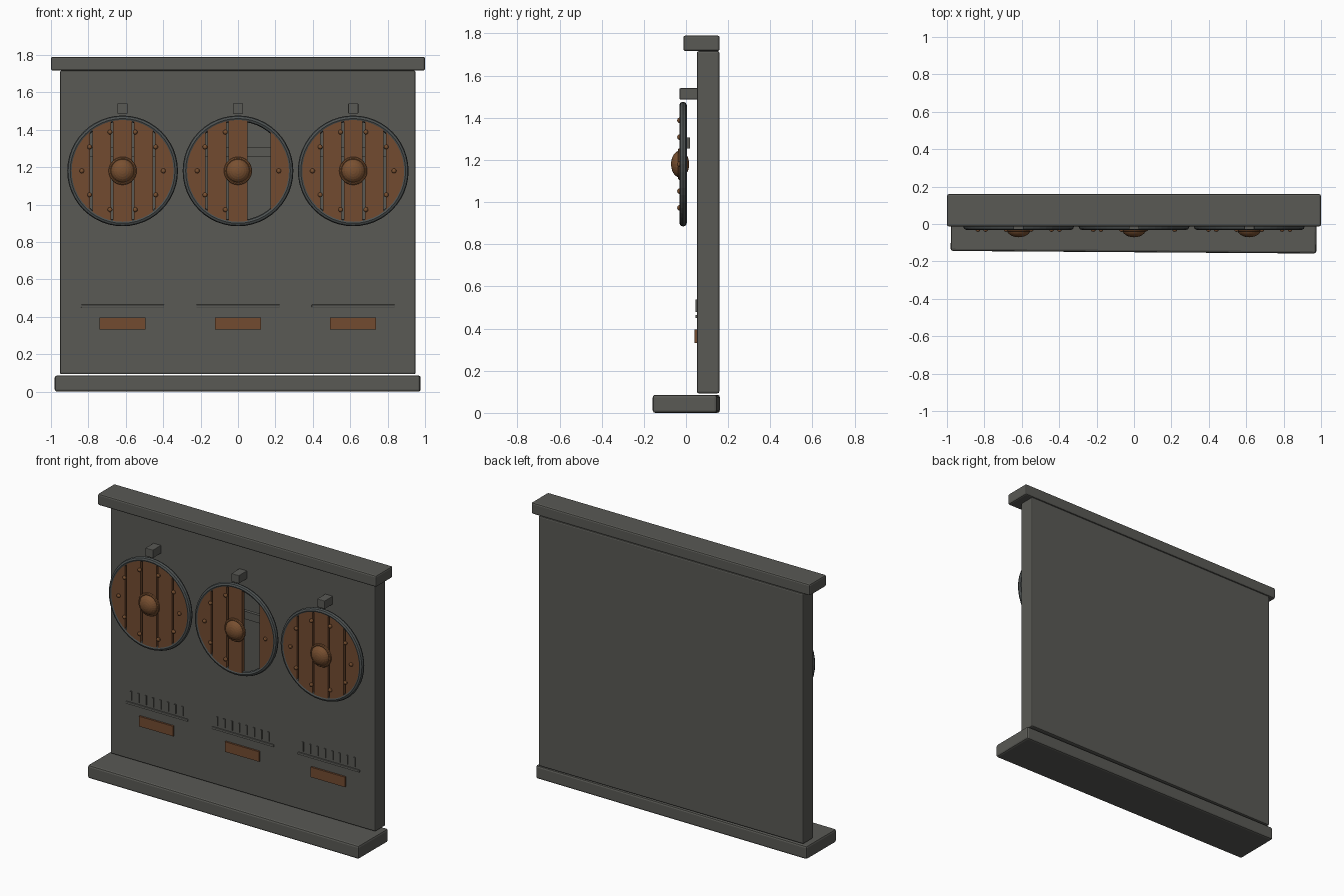
import bpy, bmesh, math
from mathutils import Matrix, Vector

cube = bpy.data.objects.get("Cube")
if cube:
    bpy.data.objects.remove(cube, do_unlink=True)


def material(name, rgb):
    m = bpy.data.materials.new(name)
    m.use_nodes = True
    m.diffuse_color = (*rgb, 1)
    m.node_tree.nodes["Principled BSDF"].inputs["Base Color"].default_value = (*rgb, 1)
    return m


STONE = material("grey stone", (0.10, 0.10, 0.09))
IRON = material("dark iron", (0.075, 0.085, 0.085))
WOOD = material("brown wood", (0.17, 0.07, 0.03))
BRONZE = material("brown bronze", (0.19, 0.08, 0.03))


def finish(name, bm, mat):
    bmesh.ops.recalc_face_normals(bm, faces=bm.faces)
    mesh = bpy.data.meshes.new(name)
    bm.to_mesh(mesh)
    bm.free()
    mesh.materials.append(mat)
    ob = bpy.data.objects.new(name, mesh)
    bpy.context.collection.objects.link(ob)
    return ob


def box(name, x, y, z, mat, bevel=0.0):
    """Box from (min, max) pairs, with optional rounded edges."""
    bm = bmesh.new()
    size = [b - a for a, b in (x, y, z)]
    bmesh.ops.create_cube(bm, size=1, matrix=Matrix.Diagonal((*size, 1)))
    ob = finish(name, bm, mat)
    ob.location = [(a + b) / 2 for a, b in (x, y, z)]
    if bevel:
        mod = ob.modifiers.new("Rounded edges", "BEVEL")
        mod.width = bevel
        mod.segments = 2
    return ob


def ring(name, centre, major, minor, stretch, segs, mat):
    """Ring lying in the xz plane; stretch scales its depth along y."""
    bm = bmesh.new()
    sides = 8
    rows = []
    for i in range(segs):
        a = 2 * math.pi * i / segs
        row = []
        for j in range(sides):
            b = 2 * math.pi * j / sides
            r = major + minor * math.cos(b)
            row.append(bm.verts.new((r * math.cos(a), minor * stretch * math.sin(b), r * math.sin(a))))
        rows.append(row)
    for i in range(segs):
        p, q = rows[i], rows[(i + 1) % segs]
        for j in range(sides):
            k = (j + 1) % sides
            bm.faces.new((p[j], p[k], q[k], q[j]))
    ob = finish(name, bm, mat)
    ob.location = centre
    return ob


def dome(name, centre, radius, depth, mat, u, v):
    """Flattened ball with its pole facing the front."""
    bm = bmesh.new()
    turn = Matrix.Rotation(math.pi / 2, 4, "X")
    bmesh.ops.create_uvsphere(bm, u_segments=u, v_segments=v, radius=1,
                              matrix=Matrix.Diagonal((radius, depth, radius, 1)) @ turn)
    ob = finish(name, bm, mat)
    ob.location = centre
    return ob


def plank(name, centre, x0, x1, radius, y0, y1):
    """Board between x0 and x1 whose ends follow the shield circle."""
    steps = 8
    xs = [x0 + (x1 - x0) * i / steps for i in range(steps + 1)]
    arc = [(x, math.sqrt(max(radius ** 2 - x * x, 0))) for x in xs]
    outline = arc + [(x, -z) for x, z in reversed(arc)]
    bm = bmesh.new()
    face = bm.faces.new([bm.verts.new((x, y0, z)) for x, z in outline])
    bmesh.ops.remove_doubles(bm, verts=bm.verts, dist=0.0005)
    out = bmesh.ops.extrude_face_region(bm, geom=list(bm.faces))
    moved = [g for g in out["geom"] if isinstance(g, bmesh.types.BMVert)]
    bmesh.ops.translate(bm, verts=moved, vec=(0, y1 - y0, 0))
    ob = finish(name, bm, WOOD)
    ob.location = centre
    return ob


# Wall, top cap and slightly turned base
box("wall", (-0.952, 0.949), (0.052, 0.158), (0.093, 1.716), STONE, 0.008)
box("top_cap", (-1, 1), (-0.013, 0.16), (1.716, 1.79), STONE, 0.01)
base = box("base", (-0.979, 0.976), (-0.151, 0.154), (0, 0.086), STONE, 0.012)
base.rotation_euler.z = -0.007

SHIELD_Z, DISC, GAP = 1.18, 0.284, 0.006
EDGES = (-DISC, -0.168, -0.056, 0.056, 0.168, DISC)


def shield(side, cx, broken):
    centre = Vector((cx, 0, SHIELD_Z))
    # Boards, with one missing on the broken shield
    for i in range(5):
        if broken and i == 3:
            continue
        x0 = EDGES[i] + (GAP if i > 0 else 0)
        x1 = EDGES[i + 1] - (GAP if i < 4 else 0)
        plank(f"{side}_shield_plank_{i + 1}", centre, x0, x1, DISC, -0.028, -0.004)
    # Iron rim and back batten
    ring(f"{side}_shield_rim", centre + Vector((0, -0.014, 0)), 0.28, 0.016, 1.1, 48, IRON)
    box(f"{side}_shield_batten", (cx - 0.22, cx + 0.22), (-0.004, 0.018), (1.255, 1.306), STONE)
    # Central boss with its flange
    dome(f"{side}_shield_boss", centre + Vector((0, -0.028, 0)), 0.064, 0.043, BRONZE, 24, 12)
    ring(f"{side}_shield_boss_flange", centre + Vector((0, -0.03, 0)), 0.066, 0.009, 1, 32, BRONZE)
    # Rivets around the edge, skipping the missing board
    for i in range(10):
        a = math.tau * i / 10
        x, z = 0.218 * math.cos(a), 0.218 * math.sin(a)
        if broken and EDGES[3] < x < 0.18:
            continue
        dome(f"{side}_shield_rivet_{i + 1}", centre + Vector((x, -0.031, z)), 0.013, 0.011, BRONZE, 10, 6)


def display(side, cx, broken):
    shield(side, cx, broken)
    # Hanging peg
    box(f"{side}_peg", (cx - 0.027, cx + 0.027), (-0.03, 0.056), (1.487, 1.54), STONE, 0.003)
    # Plaque, ledge line and a row of plain tally bars
    box(f"{side}_plaque", (cx - 0.123, cx + 0.123), (0.04, 0.056), (0.331, 0.396), WOOD)
    box(f"{side}_ledge_line", (cx - 0.222, cx + 0.222), (0.045, 0.056), (0.449, 0.465), STONE, 0.003)
    for i in range(8):
        x = cx - 0.186 + i * 0.053
        box(f"{side}_tally_bar_{i + 1}", (x - 0.006, x + 0.006), (0.046, 0.056), (0.478, 0.538), STONE)


for side, cx in (("right", -0.617), ("middle", 0), ("left", 0.616)):
    display(side, cx, side == "middle")
